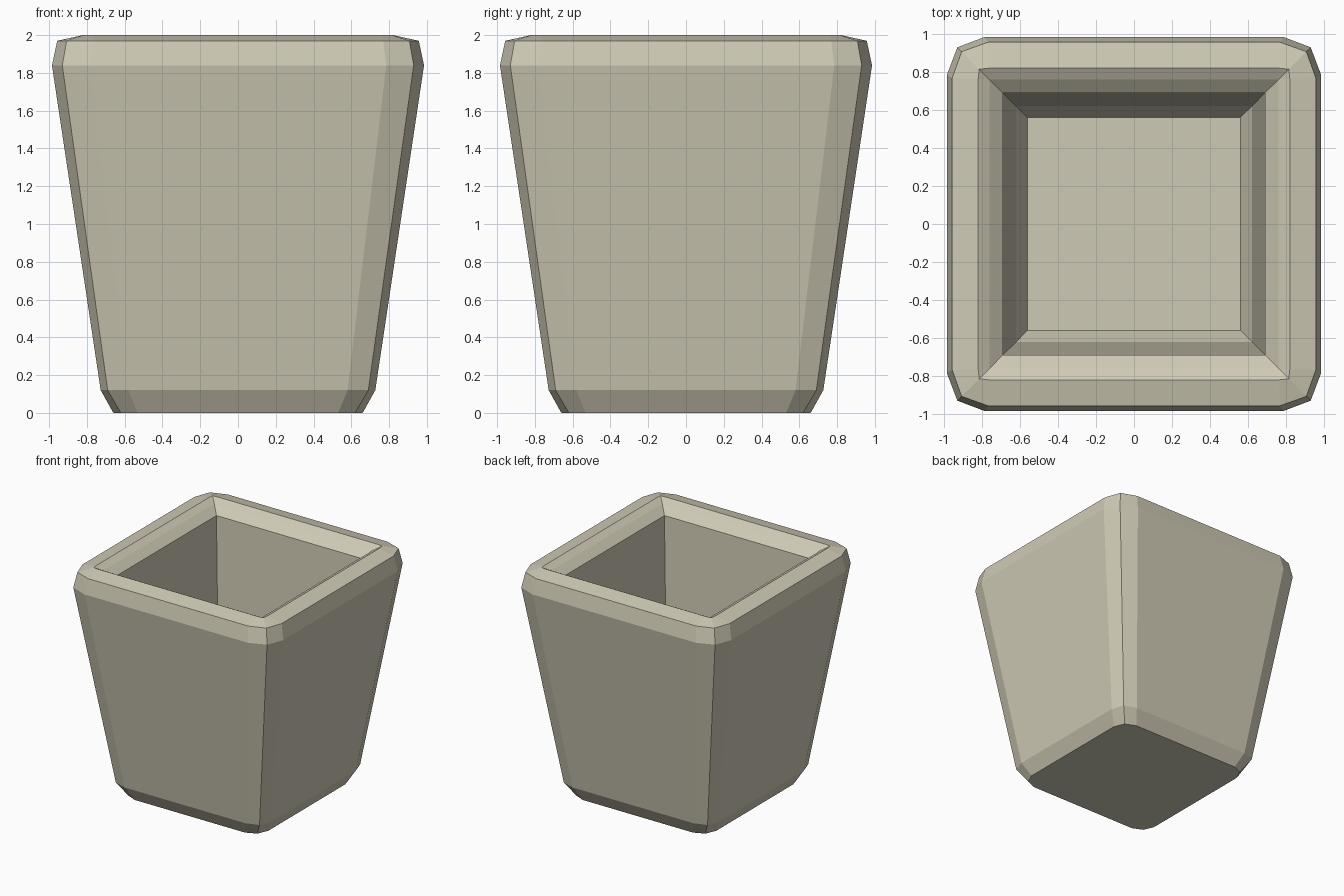
import bpy, bmesh

if "Cube" in bpy.data.objects:
    bpy.data.objects.remove(bpy.data.objects["Cube"])

# (z, half width, corner mid point, flat half length) from underside, up the
# outside, over the rim and down the inside; equal values give a sharp square
PROFILE = [
    (0.00, 0.66, 0.62, 0.53),
    (0.12, 0.727, 0.69, 0.58),
    (1.84, 0.985, 0.93, 0.785),
    (1.97, 0.957, 0.907, 0.768),
    (2.00, 0.82, 0.815, 0.765),
    (1.967, 0.76, 0.76, 0.76),
    (1.91, 0.69, 0.69, 0.69),
    (0.29, 0.62, 0.62, 0.62),
    (0.17, 0.56, 0.56, 0.56),
]


def ring(bm, z, w, m, s):
    """Square ring with two-step cut corners."""
    verts = []
    for c, d in ((1, 0), (0, 1), (-1, 0), (0, -1)):  # quarter turns
        for x, y in ((w, s), (m, m), (s, w)):
            verts.append(bm.verts.new((x * c - y * d, x * d + y * c, z)))
    return verts


# Pot shell
bm = bmesh.new()
rings = [ring(bm, *p) for p in PROFILE]
for a, b in zip(rings, rings[1:]):
    n = len(a)
    for i in range(n):
        j = (i + 1) % n
        bm.faces.new((a[i], a[j], b[j], b[i]))
bm.faces.new(rings[0][::-1])   # underside
bm.faces.new(rings[-1])        # inner floor
bmesh.ops.remove_doubles(bm, verts=bm.verts[:], dist=0.0005)
bmesh.ops.recalc_face_normals(bm, faces=bm.faces[:])

mesh = bpy.data.meshes.new("square_pot")
bm.to_mesh(mesh)
bm.free()
pot = bpy.data.objects.new("square_pot", mesh)
bpy.context.collection.objects.link(pot)

# Stone colour
mat = bpy.data.materials.new("pale_stone")
mat.diffuse_color = (0.62, 0.59, 0.46, 1)
mat.use_nodes = True
mat.node_tree.nodes["Principled BSDF"].inputs["Base Color"].default_value = mat.diffuse_color
mesh.materials.append(mat)
